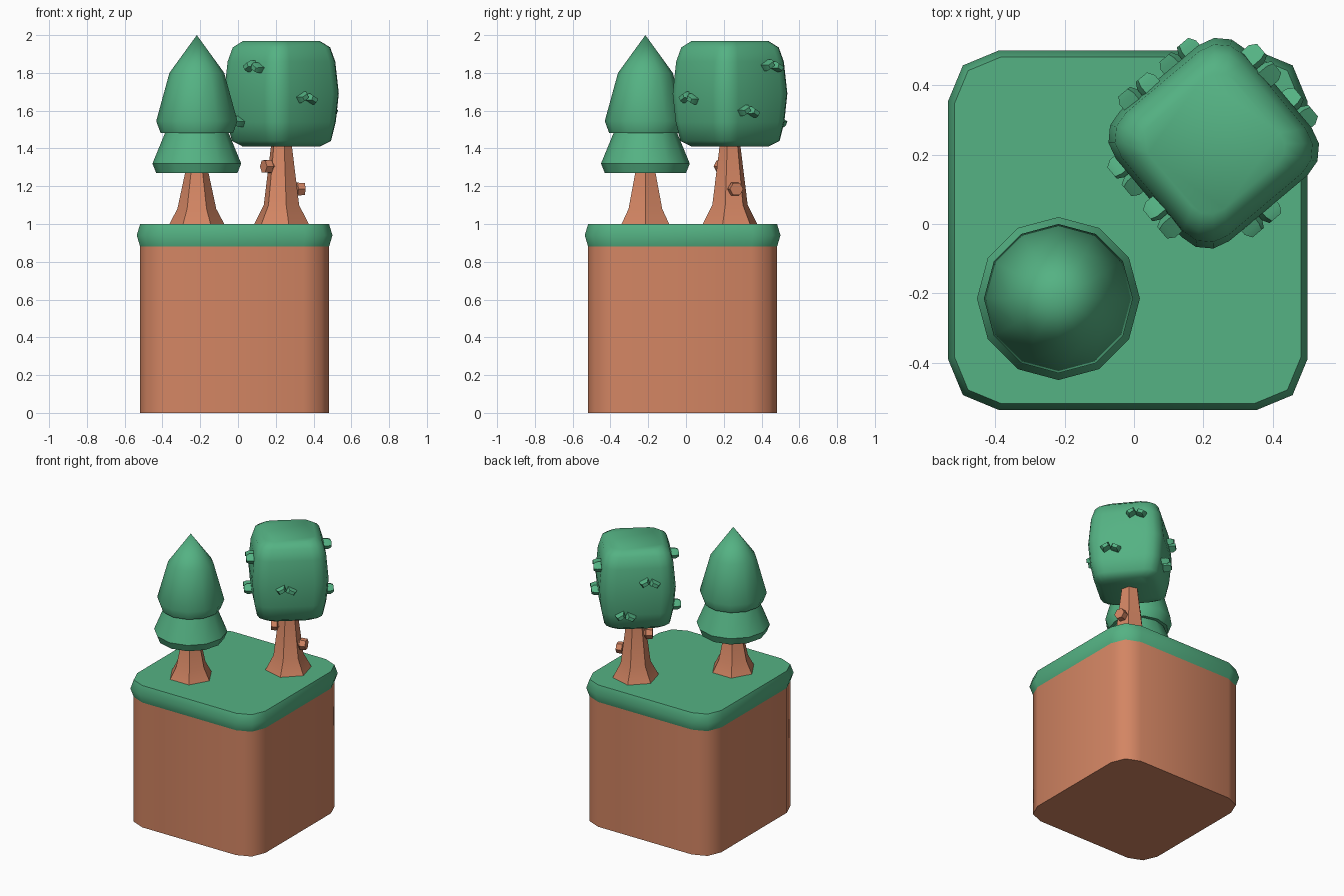
import bpy, bmesh, math
from mathutils import Matrix, Vector

if "Cube" in bpy.data.objects:
    bpy.data.objects.remove(bpy.data.objects["Cube"])


def material(name, rgb):
    m = bpy.data.materials.new(name)
    m.diffuse_color = (*rgb, 1)
    m.use_nodes = True
    m.node_tree.nodes["Principled BSDF"].inputs["Base Color"].default_value = m.diffuse_color
    return m


GREEN = material("leaf_green", (0.089, 0.445, 0.228))
BROWN = material("earth_brown", (0.65, 0.235, 0.125))


def circle(r, n, turn=0):
    return [(r * math.cos(math.tau * i / n + turn), r * math.sin(math.tau * i / n + turn))
            for i in range(n)]


def rounded_square(h, r, steps):
    """Outline of a square of half width h with corner radius r."""
    pts = []
    for q in range(4):
        mid = math.pi / 4 + q * math.pi / 2
        cx = math.copysign(h - r, math.cos(mid))
        cy = math.copysign(h - r, math.sin(mid))
        for s in range(steps + 1):
            a = q * math.pi / 2 + s / steps * math.pi / 2
            pts.append((cx + r * math.cos(a), cy + r * math.sin(a)))
    return pts


def loft(name, mat, rings, matrix, angle):
    """Skin a stack of (outline, z) rings and cap both ends."""
    bm = bmesh.new()
    loops = [[bm.verts.new((x, y, z)) for x, y in outline] for outline, z in rings]
    n = len(loops[0])
    for a, b in zip(loops, loops[1:]):
        for i in range(n):
            j = (i + 1) % n
            bm.faces.new((a[i], a[j], b[j], b[i]))
    bm.faces.new(loops[0][::-1])
    bm.faces.new(loops[-1])
    bmesh.ops.remove_doubles(bm, verts=bm.verts, dist=0.0005)
    bmesh.ops.recalc_face_normals(bm, faces=bm.faces)
    mesh = bpy.data.meshes.new(name)
    bm.to_mesh(mesh)
    bm.free()
    mesh.materials.append(mat)
    ob = bpy.data.objects.new(name, mesh)
    bpy.context.collection.objects.link(ob)
    ob.matrix_world = matrix
    bpy.ops.object.select_all(action='DESELECT')
    ob.select_set(True)
    bpy.context.view_layer.objects.active = ob
    bpy.ops.object.shade_smooth_by_angle(angle=math.radians(angle))
    return ob


def at(x, y, z=0, turn=0):
    return Matrix.Translation((x, y, z)) @ Matrix.Rotation(turn, 4, 'Z')


# Ground block with a grass slab whose rim bulges outward
ground = at(-0.018, -0.018)
loft("earth_block", BROWN, [(rounded_square(0.5, 0.135, 2), z) for z in (0, 0.89)], ground, 50)
loft("grass_slab", GREEN,
     [(rounded_square(h, r, 2), z) for h, r, z in
      ((0.5, 0.135, 0.88), (0.518, 0.145, 0.94), (0.5, 0.135, 1.0))], ground, 50)

# Pine: flared trunk and two skirted tiers
pine = at(-0.218, -0.215)
loft("pine_trunk", BROWN, [(circle(r, 6), z) for r, z in
     ((0.148, 0.995), (0.103, 1.08), (0.06, 1.28))], pine, 40)
loft("pine_lower_tier", GREEN, [(circle(r, 12), z) for r, z in
     ((0.215, 1.27), (0.235, 1.32), (0.165, 1.49))], pine, 35)
loft("pine_upper_tier", GREEN, [(circle(r, 12), z) for r, z in
     ((0.192, 1.482), (0.215, 1.545), (0.145, 1.80), (0.0, 2.0))], pine, 35)

# Round-cornered tree: trunk and bulging crown
TREE = Vector((0.23, 0.233, 0))
TURN = math.radians(40)
loft("tree_trunk", BROWN, [(circle(r, 6, math.pi / 4), z) for r, z in
     ((0.152, 0.995), (0.097, 1.10), (0.055, 1.43))], at(*TREE), 40)
loft("tree_crown", GREEN, [(rounded_square(h, h * 0.4, 3), z) for h, z in
     ((0.165, 1.41), (0.212, 1.44), (0.232, 1.54), (0.245, 1.69),
      (0.230, 1.86), (0.208, 1.935), (0.165, 1.968))], at(*TREE, TURN), 50)

# Short cut branches on the trunk
for dx, dy, z in ((-0.095, -0.055, 1.305), (0.118, 0.035, 1.185)):
    out = Vector((dx, dy, 0))
    m = Matrix.Translation(TREE + Vector((0, 0, z))) @ out.to_track_quat('Z', 'Y').to_matrix().to_4x4()
    reach = out.length
    loft("cut_branch", BROWN, [(circle(r, 6), t) for r, t in
         ((0.028, 0), (0.030, reach - 0.045), (0.039, reach - 0.04), (0.037, reach))], m, 40)

# Leaf tufts on the crown sides: (side, offset along the side, height)
# Sides 0..3 go anticlockwise from the back right one
for side, along, z in ((0, 0.085, 1.84), (0, -0.08, 1.60),
                       (1, -0.085, 1.54), (1, 0.07, 1.77),
                       (2, -0.09, 1.55), (2, 0.07, 1.835),
                       (3, -0.035, 1.67)):
    face = at(*TREE, TURN + side * math.pi / 2)
    for s in (-1, 1):
        # local z of the leaf points out of the crown side
        m = (face @ Matrix.Translation((0.215, along + s * 0.031, z - 0.005 * (s + 1)))
             @ Matrix.Rotation(-s * math.radians(28), 4, 'X')
             @ Matrix.Rotation(math.pi / 2, 4, 'Y'))
        leaf = [(-0.019, -0.030), (0.019, -0.026), (0.016, 0.026), (-0.019, 0.030)]
        loft("leaf_tuft", GREEN, [([(x * k, y * k) for x, y in leaf], t)
             for k, t in ((1.0, 0), (1.0, 0.045), (0.65, 0.065))], m, 30)
